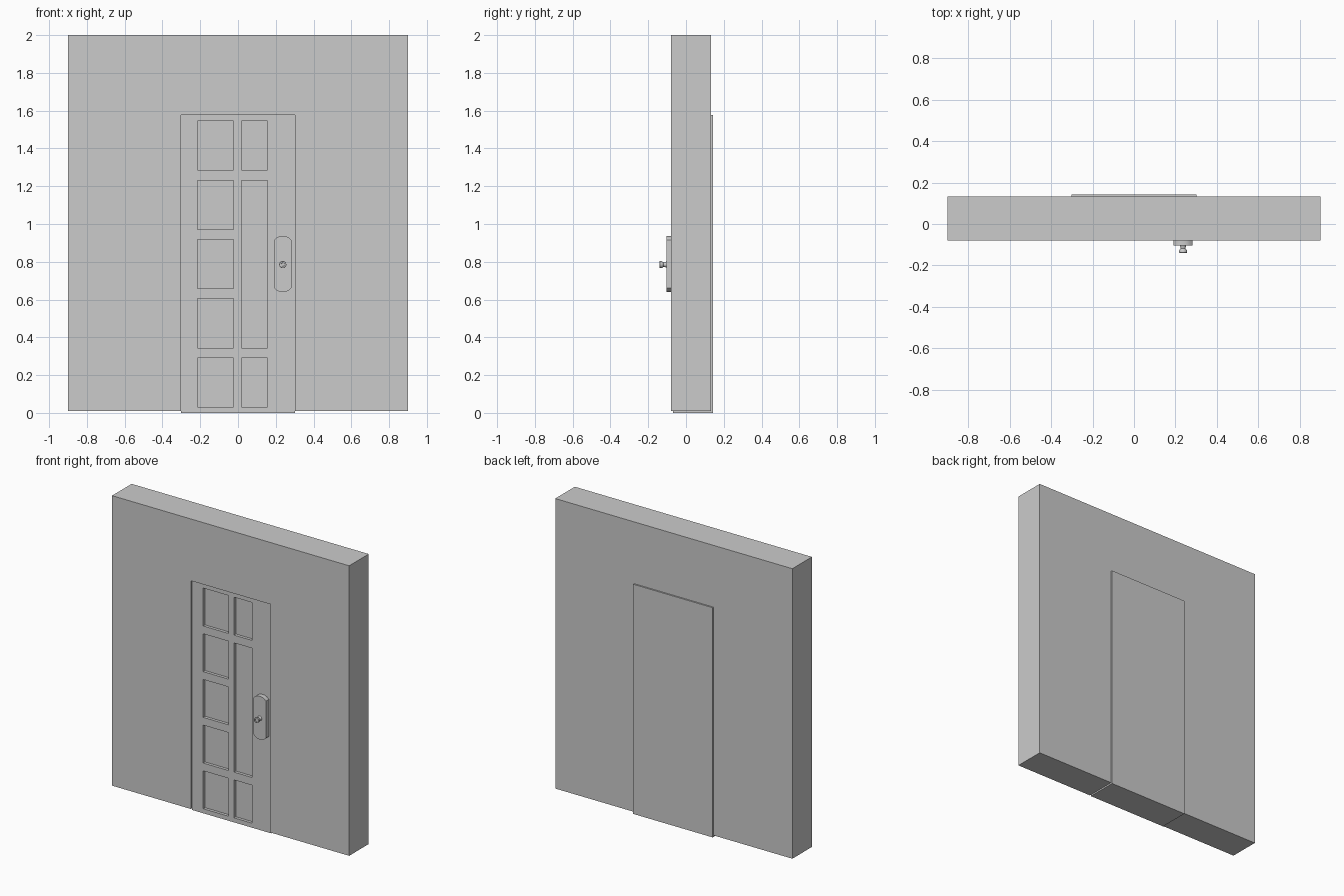
import bpy, bmesh, math

if "Cube" in bpy.data.objects:
    bpy.data.objects.remove(bpy.data.objects["Cube"])


def finish(name, bm):
    bmesh.ops.recalc_face_normals(bm, faces=bm.faces[:])
    mesh = bpy.data.meshes.new(name)
    bm.to_mesh(mesh)
    bm.free()
    ob = bpy.data.objects.new(name, mesh)
    bpy.context.collection.objects.link(ob)
    return ob


def add_prism(bm, outline, y0, y1):
    """Extrude an (x, z) outline from y0 to y1."""
    face = bm.faces.new([bm.verts.new((x, y0, z)) for x, z in outline])
    ext = bmesh.ops.extrude_face_region(bm, geom=[face])
    for v in ext["geom"]:
        if isinstance(v, bmesh.types.BMVert):
            v.co.y = y1


def rect(x0, x1, z0, z1):
    return [(x0, z0), (x1, z0), (x1, z1), (x0, z1)]


def prism(name, outlines, y0, y1):
    bm = bmesh.new()
    for outline in outlines:
        add_prism(bm, outline, y0, y1)
    return finish(name, bm)


DX, DTOP = 0.302, 1.576      # door half width and top
FRONT, BACK = -0.07, 0.142   # door faces

# Wall with a doorway
prism("wall", [[(-0.9, 0.01), (-DX, 0.01), (-DX, DTOP), (DX, DTOP),
                (DX, 0.01), (0.9, 0.01), (0.9, 2), (-0.9, 2)]], -0.08, 0.132)

# Door with recessed panels: five on the left, three on the right
door = prism("door", [rect(-DX, DX, 0, DTOP)], FRONT, BACK)
rows = [(0.031 + i * 0.3135, 0.291 + i * 0.3135) for i in range(5)]
panels = [rect(-0.215, -0.025, a, b) for a, b in rows]
panels += [rect(0.018, 0.155, a, b)
           for a, b in (rows[0], (rows[1][0], rows[3][1]), rows[4])]
cutter = prism("panel_cutter", panels, FRONT - 0.05, FRONT + 0.02)
cutter.hide_render = True
mod = door.modifiers.new("panels", "BOOLEAN")
mod.operation = "DIFFERENCE"
mod.solver = "EXACT"
mod.object = cutter
bpy.context.view_layer.objects.active = door
bpy.ops.object.modifier_apply(modifier=mod.name)
bpy.data.objects.remove(cutter)

# Lock plate with arched ends
CX, CZ, HW = 0.237, 0.788, 0.046
arch = []
for sign in (1, -1):
    for i in range(13):
        t = sign * (1 - i / 6)
        arch.append((CX + HW * t, CZ + sign * (0.127 + 0.021 * (1 - abs(t) ** 2.5))))
prism("lock_plate", [arch], FRONT, -0.103)

# Knob: turned profile (radius, y) with a sunken lock face
profile = [(0.016, -0.103), (0.013, -0.111), (0.012, -0.119), (0.018, -0.127),
           (0.019, -0.130), (0.019, -0.138), (0.0175, -0.14),
           (0.010, -0.14), (0.009, -0.137)]
SEG = 24
bm = bmesh.new()
rings = []
for r, y in profile:
    rings.append([bm.verts.new((CX + r * math.cos(2 * math.pi * k / SEG), y,
                                0.785 + r * math.sin(2 * math.pi * k / SEG)))
                  for k in range(SEG)])
for a, b in zip(rings, rings[1:]):
    for k in range(SEG):
        n = (k + 1) % SEG
        bm.faces.new((a[k], a[n], b[n], b[k]))
bm.faces.new(rings[0])
bm.faces.new(rings[-1])
knob = finish("knob", bm)

# Smooth the round parts, keep their edges sharp
for ob in bpy.data.objects:
    ob.select_set(ob.name in {"knob", "lock_plate"})
bpy.context.view_layer.objects.active = knob
bpy.ops.object.shade_smooth_by_angle(angle=math.radians(35))
